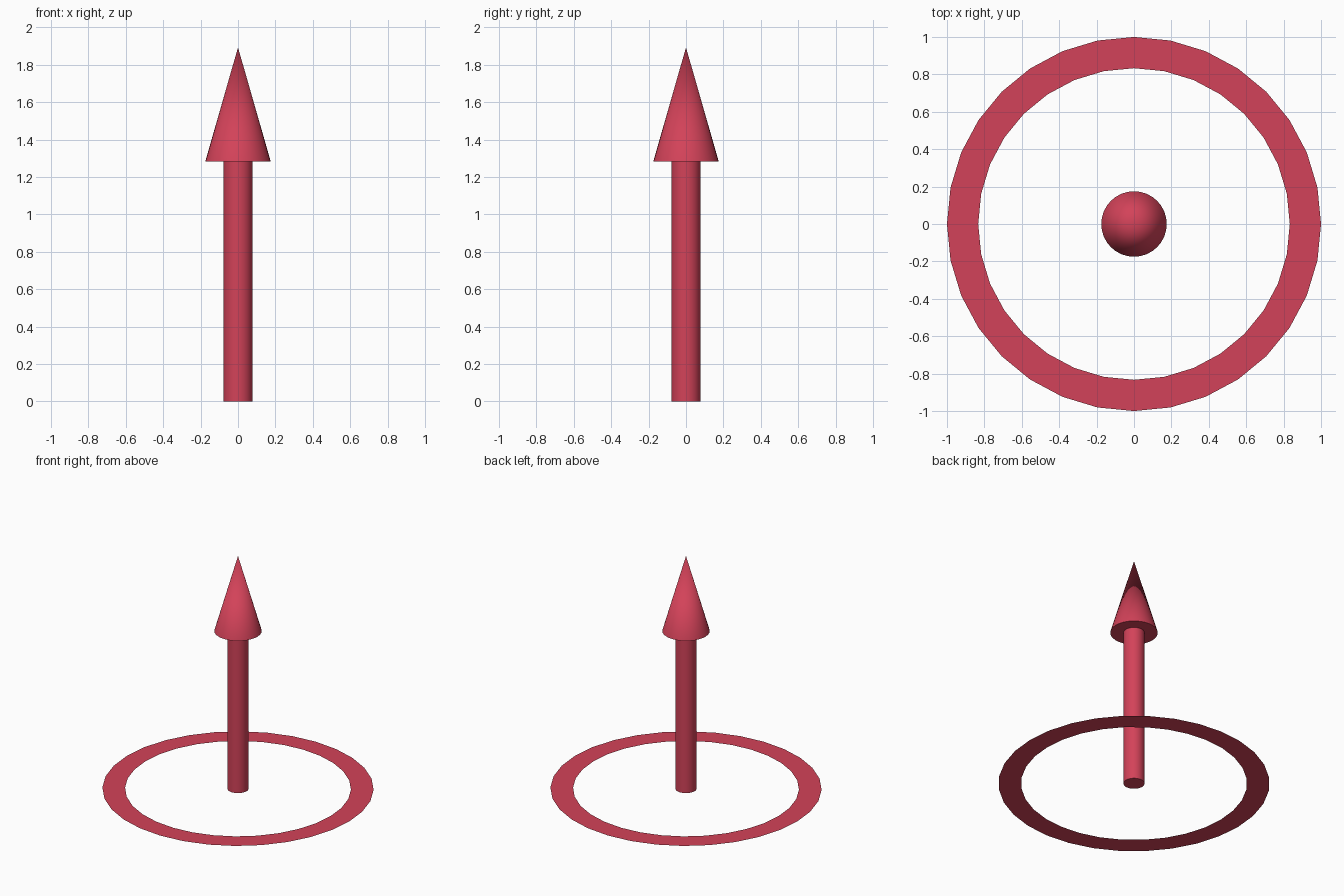
import bpy, bmesh
from math import cos, sin, pi, radians

if "Cube" in bpy.data.objects:
    bpy.data.objects.remove(bpy.data.objects["Cube"])

SIDES = 32
red = bpy.data.materials.new("red")
red.diffuse_color = (0.65, 0.055, 0.10, 1)
red.use_nodes = True
red.node_tree.nodes["Principled BSDF"].inputs["Base Color"].default_value = red.diffuse_color


def lathe(name, profile, smooth=True):
    """Revolve (radius, z) points around z; radius 0 becomes a single pole."""
    bm = bmesh.new()
    rings = []
    for r, z in profile:
        n = SIDES if r else 1
        rings.append([bm.verts.new((r * cos(2 * pi * i / SIDES),
                                    r * sin(2 * pi * i / SIDES), z)) for i in range(n)])
    for a, b in zip(rings, rings[1:]):
        for i in range(SIDES):
            j = (i + 1) % SIDES
            quad = [a[i % len(a)], a[j % len(a)], b[j % len(b)], b[i % len(b)]]
            bm.faces.new(list(dict.fromkeys(quad)))
    mesh = bpy.data.meshes.new(name)
    bm.to_mesh(mesh)
    bm.free()
    mesh.materials.append(red)
    obj = bpy.data.objects.new(name, mesh)
    bpy.context.collection.objects.link(obj)
    if smooth:
        bpy.ops.object.select_all(action='DESELECT')
        obj.select_set(True)
        bpy.context.view_layer.objects.active = obj
        bpy.ops.object.shade_smooth_by_angle(angle=radians(40))
    return obj


# Upright arrow: shaft with closed bottom, head with underside
lathe("arrow_shaft", [(0, 0), (0.078, 0), (0.078, 1.283)])
lathe("arrow_head", [(0.078, 1.283), (0.175, 1.283), (0, 1.893)])

# Flat paper-thin ring on the ground, facing up
lathe("base_ring", [(1.0, 0), (0.833, 0)], smooth=False)
